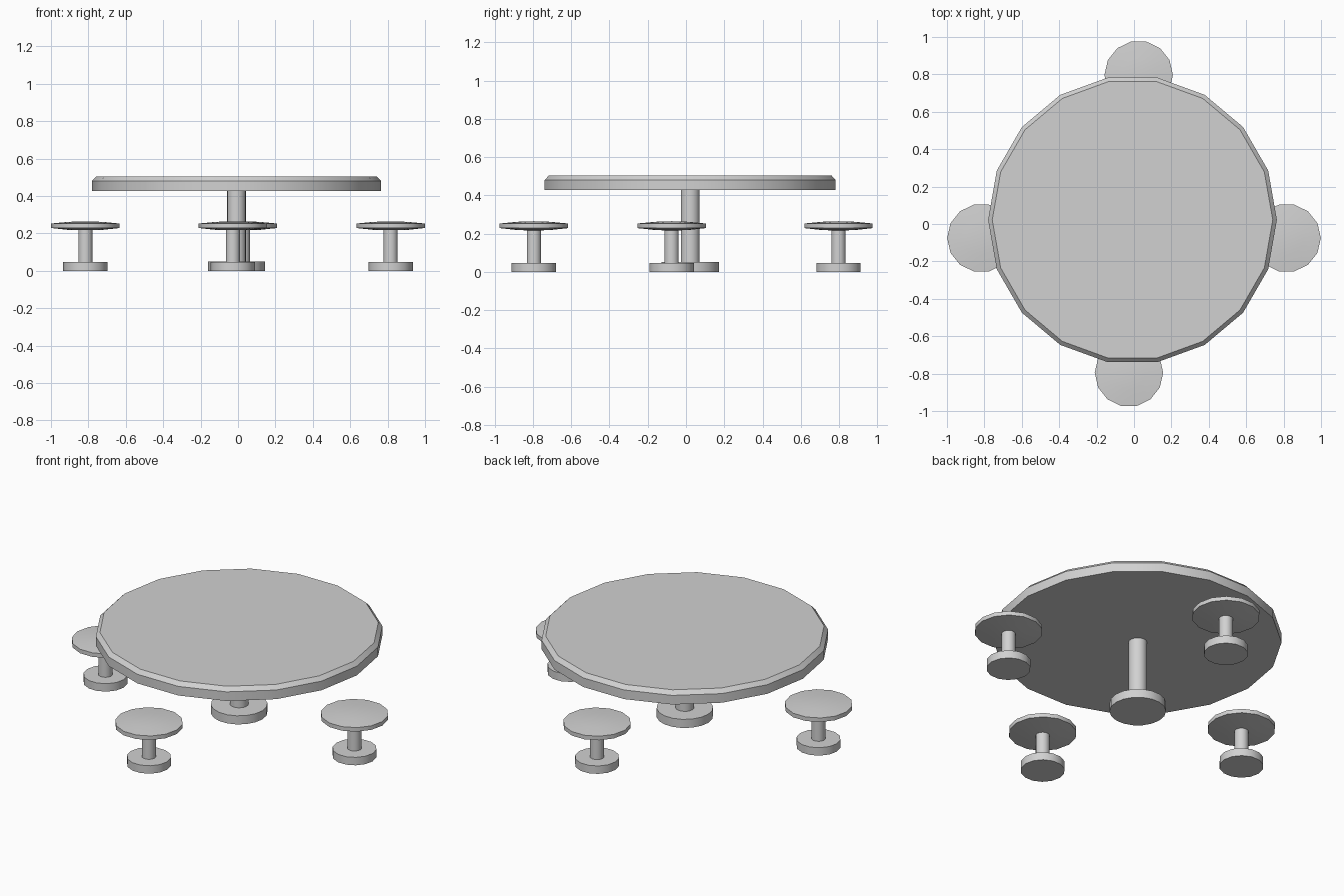
import bpy, bmesh, math

cube = bpy.data.objects.get("Cube")
if cube:
    bpy.data.objects.remove(cube, do_unlink=True)

# Single plain grey for everything
GREY = (0.64, 0.64, 0.64, 1.0)
grey = bpy.data.materials.new("light grey")
grey.use_nodes = True
grey.diffuse_color = GREY
grey.node_tree.nodes["Principled BSDF"].inputs["Base Color"].default_value = GREY


def lathe(name, profile, sides, centre):
    """Closed turned solid from (radius, height) pairs, bottom to top."""
    bm = bmesh.new()
    rings = []
    for r, z in profile:
        if r == 0:
            rings.append([bm.verts.new((0, 0, z))] * sides)
        else:
            angles = [2 * math.pi * i / sides for i in range(sides)]
            rings.append([bm.verts.new((r * math.cos(a), r * math.sin(a), z)) for a in angles])
    for low, high in zip(rings, rings[1:]):
        for i in range(sides):
            j = (i + 1) % sides
            corners = list(dict.fromkeys((low[i], low[j], high[j], high[i])))
            bm.faces.new(corners)
    # Flat caps where the profile does not end on the axis
    if profile[0][0] > 0:
        bm.faces.new(rings[0][::-1])
    if profile[-1][0] > 0:
        bm.faces.new(rings[-1])
    bmesh.ops.recalc_face_normals(bm, faces=bm.faces)
    mesh = bpy.data.meshes.new(name)
    bm.to_mesh(mesh)
    bm.free()
    mesh.materials.append(grey)
    obj = bpy.data.objects.new(name, mesh)
    obj.location = (*centre, 0)
    bpy.context.collection.objects.link(obj)
    bpy.ops.object.select_all(action="DESELECT")
    obj.select_set(True)
    bpy.context.view_layer.objects.active = obj
    bpy.ops.object.shade_smooth_by_angle(angle=math.radians(28))
    return obj


# Table: chamfered round top, column and foot
table = (-0.008, 0.022)
lathe("table_top", [(0.772, 0.427), (0.772, 0.481), (0.75, 0.504)], 18, table)
lathe("table_column", [(0.05, 0.04), (0.05, 0.43)], 18, table)
lathe("table_foot", [(0.152, 0), (0.152, 0.051)], 18, table)

# Four stools around the table, each with a slightly domed seat
stools = {
    "left": (0.816, -0.075),
    "right": (-0.816, -0.075),
    "front": (-0.027, -0.795),
    "back": (0.025, 0.797),
}
SEAT = [(0, 0.216), (0.09, 0.219), (0.183, 0.229), (0.183, 0.253), (0.09, 0.262), (0, 0.265)]
for side, centre in stools.items():
    lathe(side + "_stool_seat", SEAT, 14, centre)
    lathe(side + "_stool_post", [(0.038, 0.04), (0.038, 0.225)], 14, centre)
    lathe(side + "_stool_foot", [(0.119, 0), (0.119, 0.047)], 14, centre)
